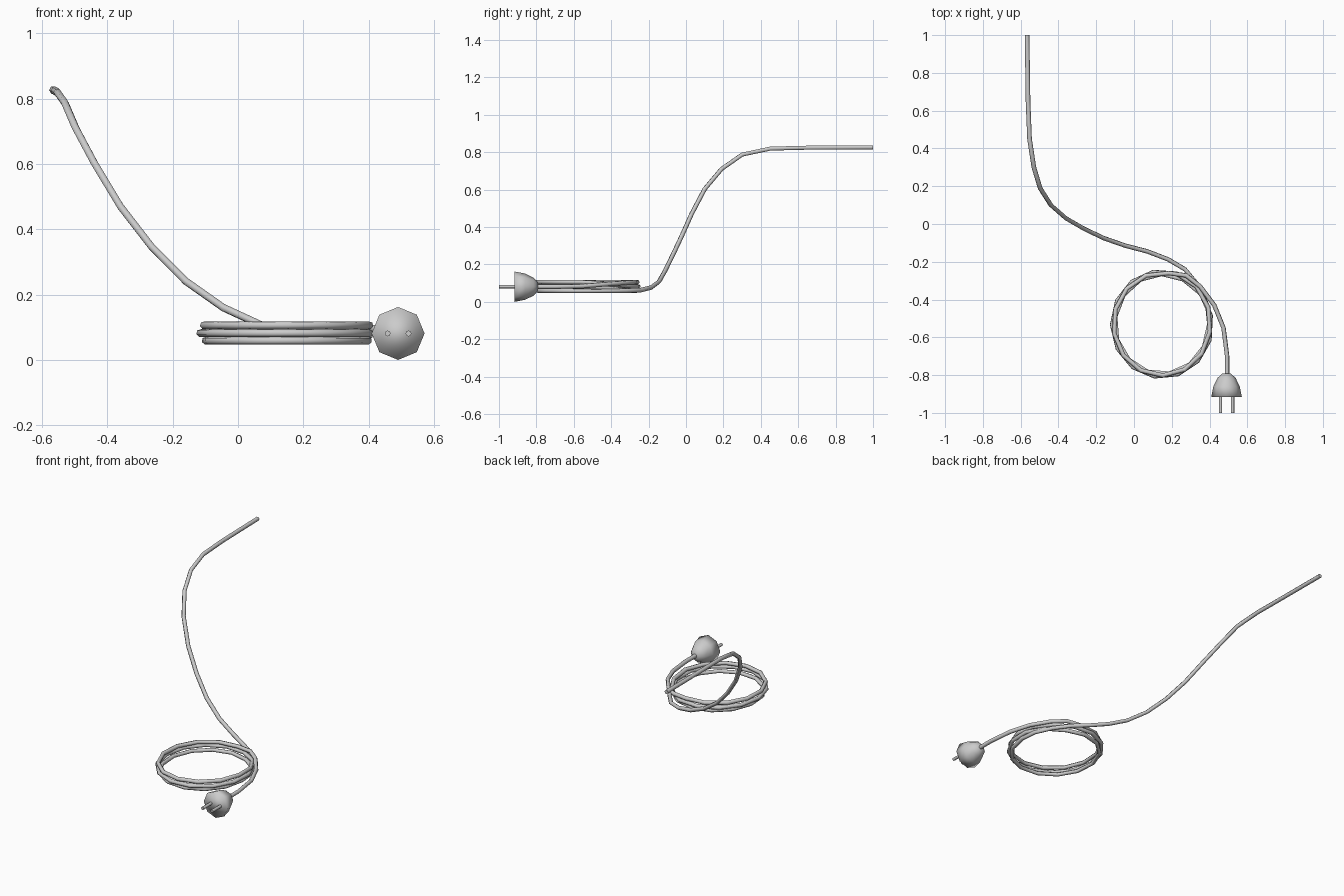
import bpy, bmesh, math

if "Cube" in bpy.data.objects:
    bpy.data.objects.remove(bpy.data.objects["Cube"])

R = 0.0122                      # cable radius
PX, PZ = 0.49, 0.081            # plug axis


def finish(obj, angle=None):
    bpy.ops.object.select_all(action='DESELECT')
    obj.select_set(True)
    bpy.context.view_layer.objects.active = obj
    if obj.type == 'CURVE':
        bpy.ops.object.convert(target='MESH')
    if angle:
        bpy.ops.object.shade_smooth_by_angle(angle=angle)
    else:
        bpy.ops.object.shade_smooth()


# Cable path: raised tail sweeping down to the coil
path = [(-0.566, 1.0, 0.826), (-0.561, 0.65, 0.824), (-0.553, 0.45, 0.819),
        (-0.53, 0.30, 0.787), (-0.497, 0.19, 0.71), (-0.44, 0.10, 0.603),
        (-0.36, 0.03, 0.47), (-0.265, -0.025, 0.347), (-0.16, -0.075, 0.241),
        (-0.045, -0.115, 0.16), (0.07, -0.145, 0.107), (0.18, -0.187, 0.076),
        (0.27, -0.24, 0.063), (0.34, -0.325, 0.059), (0.388, -0.43, 0.059)]

# Coil: three stacked clockwise turns, climbing only on the right side
LEVELS = [0.059, 0.082, 0.106]
RADII = [0.25, 0.264, 0.257]
SEGS = 13.35
steps = int(SEGS * 2.78)
for i in range(steps + 1):
    t = i / SEGS
    turn, f = int(t), t - int(t)
    a = -2 * math.pi * t
    k = max(0, (f - 0.83) / 0.17) if turn < 2 else 0
    nxt = min(turn + 1, 2)
    z = LEVELS[turn] * (1 - k) + LEVELS[nxt] * k
    r = RADII[turn] * (1 - k) + RADII[nxt] * k
    path.append((0.148 + r * math.cos(a), -0.53 + r * 1.06 * math.sin(a), z))

# Lead from the coil to the plug
path += [(0.275, -0.272, 0.106), (0.35, -0.33, 0.102), (0.425, -0.43, 0.094),
         (0.474, -0.55, 0.084), (0.493, -0.70, PZ), (0.493, -0.82, PZ)]

curve = bpy.data.curves.new("cable", 'CURVE')
curve.dimensions = '3D'
curve.bevel_depth = R
curve.bevel_resolution = 1
curve.use_fill_caps = True
spline = curve.splines.new('POLY')
spline.points.add(len(path) - 1)
for p, co in zip(spline.points, path):
    p.co = (*co, 1)
cable = bpy.data.objects.new("cable", curve)
bpy.context.collection.objects.link(cable)
finish(cable, math.radians(65))

# Plug body: eight-sided dome with a flat front face
profile = [(-0.917, 0.081), (-0.86, 0.07), (-0.815, 0.048), (-0.792, 0.023)]
bm = bmesh.new()
rings = []
for y, r in profile:
    rings.append([bm.verts.new((PX + r * math.cos(j * math.pi / 4), y,
                                PZ + r * math.sin(j * math.pi / 4)))
                  for j in range(8)])
for lo, hi in zip(rings, rings[1:]):
    for j in range(8):
        bm.faces.new((lo[j], lo[(j + 1) % 8], hi[(j + 1) % 8], hi[j]))
bm.faces.new(rings[0])
bm.faces.new(rings[-1])
bmesh.ops.recalc_face_normals(bm, faces=bm.faces)
mesh = bpy.data.meshes.new("plug_body")
bm.to_mesh(mesh)
bm.free()
plug = bpy.data.objects.new("plug_body", mesh)
bpy.context.collection.objects.link(plug)
finish(plug)

# Two round prongs
for side, name in ((-1, "prong_left"), (1, "prong_right")):
    bpy.ops.mesh.primitive_cylinder_add(
        vertices=8, radius=0.009, depth=0.1,
        location=(PX + side * 0.032, -0.95, PZ), rotation=(math.pi / 2, 0, 0))
    prong = bpy.context.object
    prong.name = name
    finish(prong, math.radians(50))
